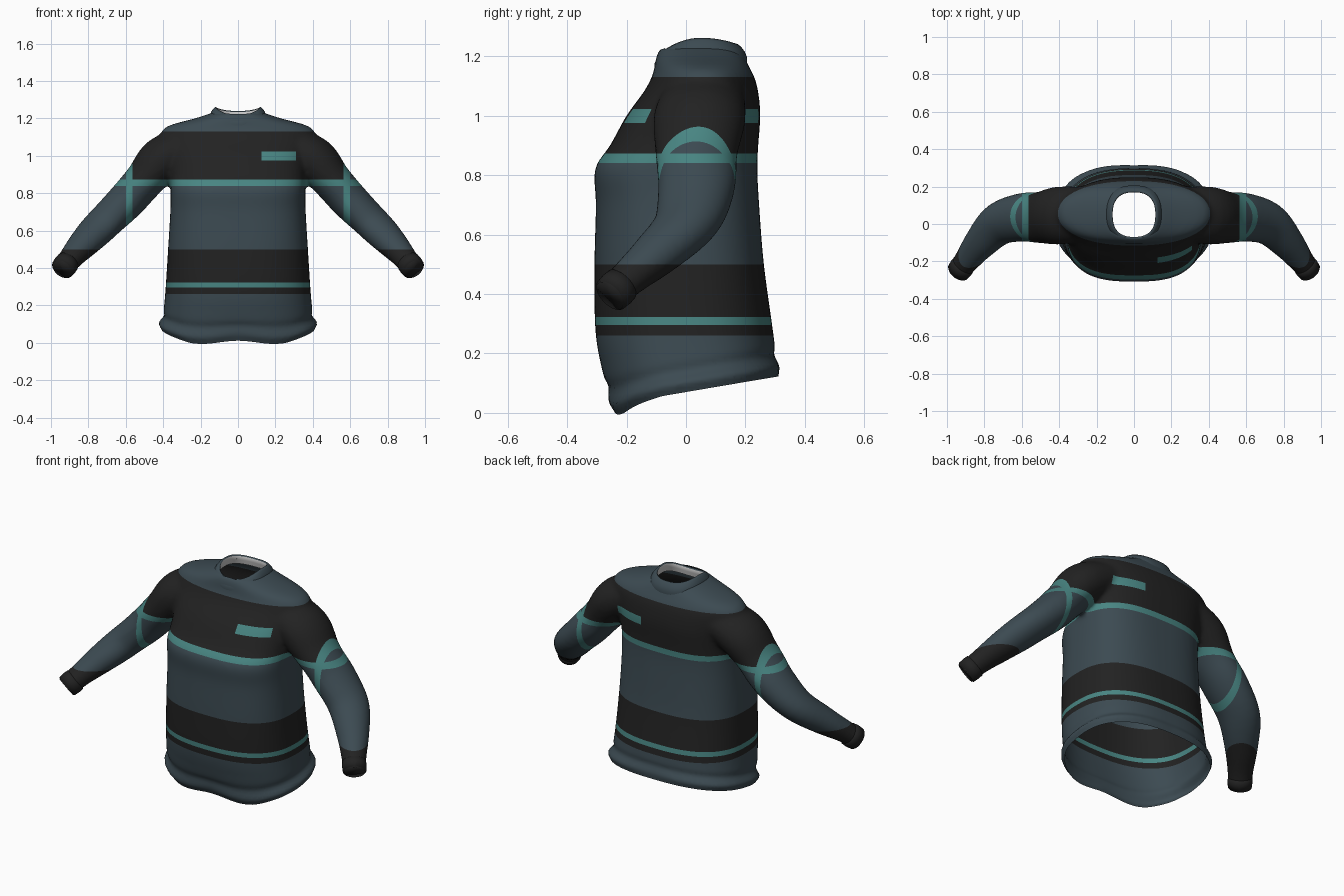
import bpy, bmesh, math
from mathutils import Vector

cube = bpy.data.objects.get("Cube")
if cube:
    bpy.data.objects.remove(cube, do_unlink=True)


def material(name, rgb):
    m = bpy.data.materials.new(name)
    m.use_nodes = True
    m.diffuse_color = (*rgb, 1)
    m.node_tree.nodes["Principled BSDF"].inputs["Base Color"].default_value = (*rgb, 1)
    m.node_tree.nodes["Principled BSDF"].inputs["Roughness"].default_value = 0.8
    return m


SLATE = material("slate cloth", (0.045, 0.069, 0.084))
BLACK = material("black cloth", (0.016, 0.016, 0.016))
TEAL = material("teal stripe", (0.065, 0.235, 0.225))
LIGHT = material("light lining", (0.58, 0.58, 0.58))


def catmull(points, steps=5):
    """Smooth a list of equal-length tuples."""
    out = []
    last = len(points) - 1
    for i in range(last):
        quad = [points[max(i - 1, 0)], points[i], points[i + 1], points[min(i + 2, last)]]
        for k in range(steps):
            t = k / steps
            out.append([0.5 * (2 * b + (c - a) * t + (2 * a - 5 * b + 4 * c - d) * t * t
                               + (3 * b - a - 3 * c + d) * t ** 3) for a, b, c, d in zip(*quad)])
    return out + [list(points[-1])]


def ring(centre, u, v, a, b, power=2.0, n=64):
    pts = []
    for i in range(n):
        t = 2 * math.pi * i / n
        c, s = math.cos(t), math.sin(t)
        pts.append(centre + u * a * math.copysign(abs(c) ** (2 / power), c)
                   + v * b * math.copysign(abs(s) ** (2 / power), s))
    return pts


def loft(bm, rings, caps=True, index=lambda k: 0):
    rows = [[bm.verts.new(p) for p in r] for r in rings]
    n = len(rows[0])
    for k, (lo, hi) in enumerate(zip(rows, rows[1:])):
        for i in range(n):
            f = bm.faces.new((lo[i], lo[(i + 1) % n], hi[(i + 1) % n], hi[i]))
            f.material_index = index(k)
    if caps:
        bm.faces.new(rows[0][::-1])
        bm.faces.new(rows[-1])


def finish(name, bm, mats):
    me = bpy.data.meshes.new(name)
    bm.to_mesh(me)
    bm.free()
    for m in mats:
        me.materials.append(m)
    for p in me.polygons:
        p.use_smooth = True
    ob = bpy.data.objects.new(name, me)
    bpy.context.collection.objects.link(ob)
    return ob


X, Y, Z = Vector((1, 0, 0)), Vector((0, 1, 0)), Vector((0, 0, 1))

# Torso sections: height, half width, front y, back y, squareness
TORSO = [(-0.06, 0.41, -0.21, 0.32, 2.5), (0.05, 0.408, -0.25, 0.315, 2.5),
         (0.15, 0.4, -0.283, 0.308, 2.5), (0.28, 0.388, -0.305, 0.292, 2.5),
         (0.5, 0.374, -0.308, 0.262, 2.6), (0.7, 0.362, -0.303, 0.246, 2.7),
         (0.82, 0.36, -0.306, 0.24, 2.8), (0.9, 0.362, -0.255, 0.243, 2.7),
         (1.0, 0.375, -0.2, 0.25, 2.5), (1.08, 0.4, -0.142, 0.243, 2.3),
         (1.13, 0.408, -0.115, 0.23, 2.2), (1.165, 0.36, -0.105, 0.212, 2.2),
         (1.2, 0.23, -0.1, 0.195, 2.2), (1.23, 0.14, -0.085, 0.175, 2.2)]

# Sleeve path: x, y, z, half thickness, half depth
SLEEVE = [(0.25, 0.06, 1.06, 0.1, 0.14), (0.4, 0.045, 0.985, 0.122, 0.155),
          (0.5, 0.035, 0.87, 0.106, 0.138), (0.6, 0.035, 0.757, 0.102, 0.13),
          (0.72, 0.0, 0.638, 0.09, 0.115), (0.82, -0.1, 0.535, 0.077, 0.09),
          (0.89, -0.19, 0.457, 0.062, 0.07), (0.94, -0.255, 0.395, 0.058, 0.06)]


def sleeve_rings(rows, side):
    rings = []
    for i, (x, y, z, a, b) in enumerate(rows):
        lo, hi = rows[max(i - 1, 0)], rows[min(i + 1, len(rows) - 1)]
        t = (Vector(hi[:3]) - Vector(lo[:3])).normalized()
        u = (Z - t * t.z).normalized()
        pts = ring(Vector((x, y, z)), u, t.cross(u), a, b, n=40)
        rings.append([Vector((p.x * side, p.y, p.z)) for p in pts])
    return rings


# Body and sleeves fused into one smooth shell
bm = bmesh.new()
loft(bm, [ring(Vector((0, (f + b) / 2, z)), X, Y, w, (b - f) / 2, p)
          for z, w, f, b, p in catmull(TORSO)])
for side in (1, -1):
    loft(bm, sleeve_rings(catmull(SLEEVE), side))
bmesh.ops.recalc_face_normals(bm, faces=bm.faces)
raw = finish("sweater_body", bm, [])
mod = raw.modifiers.new("fuse", "REMESH")
mod.mode = "VOXEL"
mod.voxel_size = 0.013
mod = raw.modifiers.new("soften", "SMOOTH")
mod.factor = 0.5
mod.iterations = 9
graph = bpy.context.evaluated_depsgraph_get()
bm = bmesh.new()
bm.from_mesh(raw.evaluated_get(graph).to_mesh())
bpy.data.objects.remove(raw, do_unlink=True)


def cut(point, normal, clear=False):
    bmesh.ops.bisect_plane(bm, geom=bm.verts[:] + bm.edges[:] + bm.faces[:], dist=1e-5,
                           plane_co=point, plane_no=normal, clear_inner=clear)


# Open the hem along a plane that rises to the back
HEM = Vector((0, -0.17, 1)).normalized()
HEM_POINT = Vector((0, 0, 0.07))
cut(HEM_POINT, HEM, True)

# Open the neck and wrists
TIP = Vector(SLEEVE[-1][:3])
ALONG = (TIP - Vector(SLEEVE[-2][:3])).normalized()


def is_opening(c):
    if c.z > 1.1:
        return (c.x / 0.128) ** 2 + ((c.y - 0.05) / 0.133) ** 2 < 1
    return abs(c.x) > 0.8 and (Vector((abs(c.x), c.y, c.z)) - TIP).dot(ALONG) > -0.025


bmesh.ops.delete(bm, geom=[f for f in bm.faces if is_opening(f.calc_center_median())],
                 context="FACES")

# Clean colour borders
for z in (0.26, 0.295, 0.322, 0.5, 0.84, 0.873, 0.975, 1.022, 1.13):
    cut(Z * z, Z)
for x in (0.125, 0.31, 0.565, 0.6, -0.565, -0.6):
    cut(X * x, X)


def colour(c):
    x, z = abs(c.x), c.z
    if z > 0.62 and 0.565 < x < 0.6:
        return 2
    if z > 0.873 and x > 0.6:
        return 0
    if 0.975 < z < 1.022 and 0.125 < c.x < 0.31:
        return 2
    if 0.84 < z < 0.873 or 0.295 < z < 0.322:
        return 2
    if 0.873 < z < 1.13 or 0.26 < z < 0.5:
        return 1
    return 0


for f in bm.faces:
    f.material_index = colour(f.calc_center_median())

# Rolled, slightly wavy hem
bm.normal_update()
for v in bm.verts:
    d = (v.co - HEM_POINT).dot(HEM)
    if d < 0.2 and abs(v.co.x) < 0.5:
        side = min(1, abs(v.co.x) / 0.35)
        roll = math.exp(-((d - 0.03) / 0.022) ** 2)
        crease = math.exp(-((d - 0.075) / 0.018) ** 2)
        v.co += v.normal * (roll * (0.006 + 0.012 * side) - crease * 0.006)
        drop = min(1, max(0, (-v.co.y - 0.08) / 0.13)) * max(0, 1 - d / 0.15)
        v.co.z -= drop * (0.027 - 0.01 * math.cos(v.co.x * 15))
finish("sweater_body", bm, [SLATE, BLACK, TEAL])

# Ribbed cuffs
for name, side in (("left_cuff", 1), ("right_cuff", -1)):
    bm = bmesh.new()
    rows = [(*(TIP + ALONG * s), r, r) for s, r in
            ((-0.065, 0.055), (-0.06, 0.064), (-0.035, 0.066), (-0.003, 0.063),
             (0.003, 0.058), (-0.02, 0.054), (-0.06, 0.052))]
    loft(bm, sleeve_rings(rows, side), caps=False)
    bmesh.ops.recalc_face_normals(bm, faces=bm.faces)
    finish(name, bm, [BLACK])


# Collar band with a light lining inside
def collar_ring(grow, dz):
    pts = ring(Vector((0, 0.05, 0)), X, Y, 0.115 + grow, 0.12 + grow, 2.5)
    for p in pts:
        s = (p.y - 0.05) / (0.12 + grow)
        p.z = 1.262 + dz - (0.042 if s < 0 else 0.022) * s * s
    return pts


bm = bmesh.new()
profile = [(0.036, -0.065), (0.036, -0.045), (0.028, -0.025), (0.015, -0.008),
           (0.005, 0.0), (-0.001, -0.006), (0.003, -0.03), (0.008, -0.055)]
loft(bm, [collar_ring(g, dz) for g, dz in profile], caps=False,
     index=lambda k: 1 if k >= 5 else 0)
finish("collar", bm, [SLATE, LIGHT])
